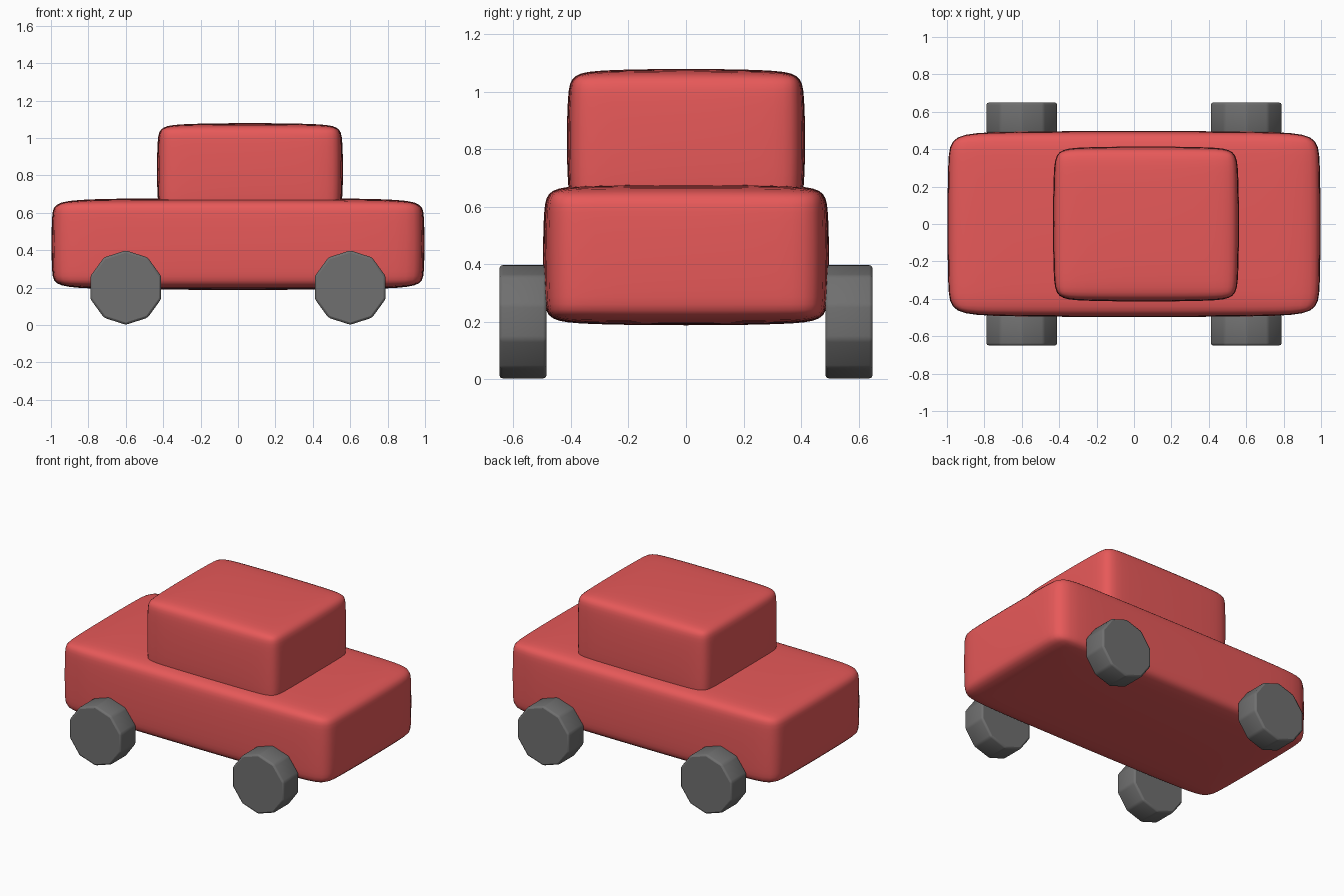
import bpy
import bmesh
from math import pi
from mathutils import Matrix, Vector

cube = bpy.data.objects.get("Cube")
if cube:
    bpy.data.objects.remove(cube, do_unlink=True)


def make_material(name, color):
    mat = bpy.data.materials.new(name)
    mat.use_nodes = True
    mat.diffuse_color = color
    mat.node_tree.nodes["Principled BSDF"].inputs["Base Color"].default_value = color
    return mat


def add_object(name, bm, mat, location):
    mesh = bpy.data.meshes.new(name)
    for face in bm.faces:
        face.smooth = len(face.verts) < 10
    bm.to_mesh(mesh)
    bm.free()
    mesh.materials.append(mat)
    obj = bpy.data.objects.new(name, mesh)
    obj.location = location
    bpy.context.collection.objects.link(obj)
    return obj


def soft_box(name, low, high, mat, width=0.035):
    """Box with softly rounded edges and slightly crowned faces."""
    low, high = Vector(low), Vector(high)
    bm = bmesh.new()
    bmesh.ops.create_cube(bm, size=1, matrix=Matrix.Diagonal((*(high - low), 1)))
    obj = add_object(name, bm, mat, (low + high) / 2)
    bevel = obj.modifiers.new("Edges", 'BEVEL')
    bevel.width = width
    bevel.segments = 1
    subsurf = obj.modifiers.new("Rounding", 'SUBSURF')
    subsurf.levels = subsurf.render_levels = 3


def wheel(name, x, y, mat, radius=0.199, width=0.164):
    """Ten-sided wheel with a corner pointing up and softened edges."""
    bm = bmesh.new()
    bmesh.ops.create_cone(bm, cap_ends=True, segments=10, radius1=radius,
                          radius2=radius, depth=width,
                          matrix=Matrix.Rotation(pi / 2, 4, 'X'))
    bmesh.ops.bevel(bm, geom=bm.edges[:], offset=0.012, segments=2, profile=0.5,
                    affect='EDGES')
    add_object(name, bm, mat, (x, y, 0.2))


red = make_material("red paint", (0.8, 0.1, 0.1, 1))
grey = make_material("grey rubber", (0.16, 0.16, 0.16, 1))

# Body and cabin
soft_box("body", (-1, -0.5, 0.185), (1, 0.5, 0.682), red)
soft_box("cabin", (-0.436, -0.417, 0.58), (0.564, 0.417, 1.082), red)

# Four wheels
for side, y in (("right", -0.567), ("left", 0.567)):
    for end, x in (("front", 0.6), ("rear", -0.6)):
        wheel(f"{end}_{side}_wheel", x, y, grey)
